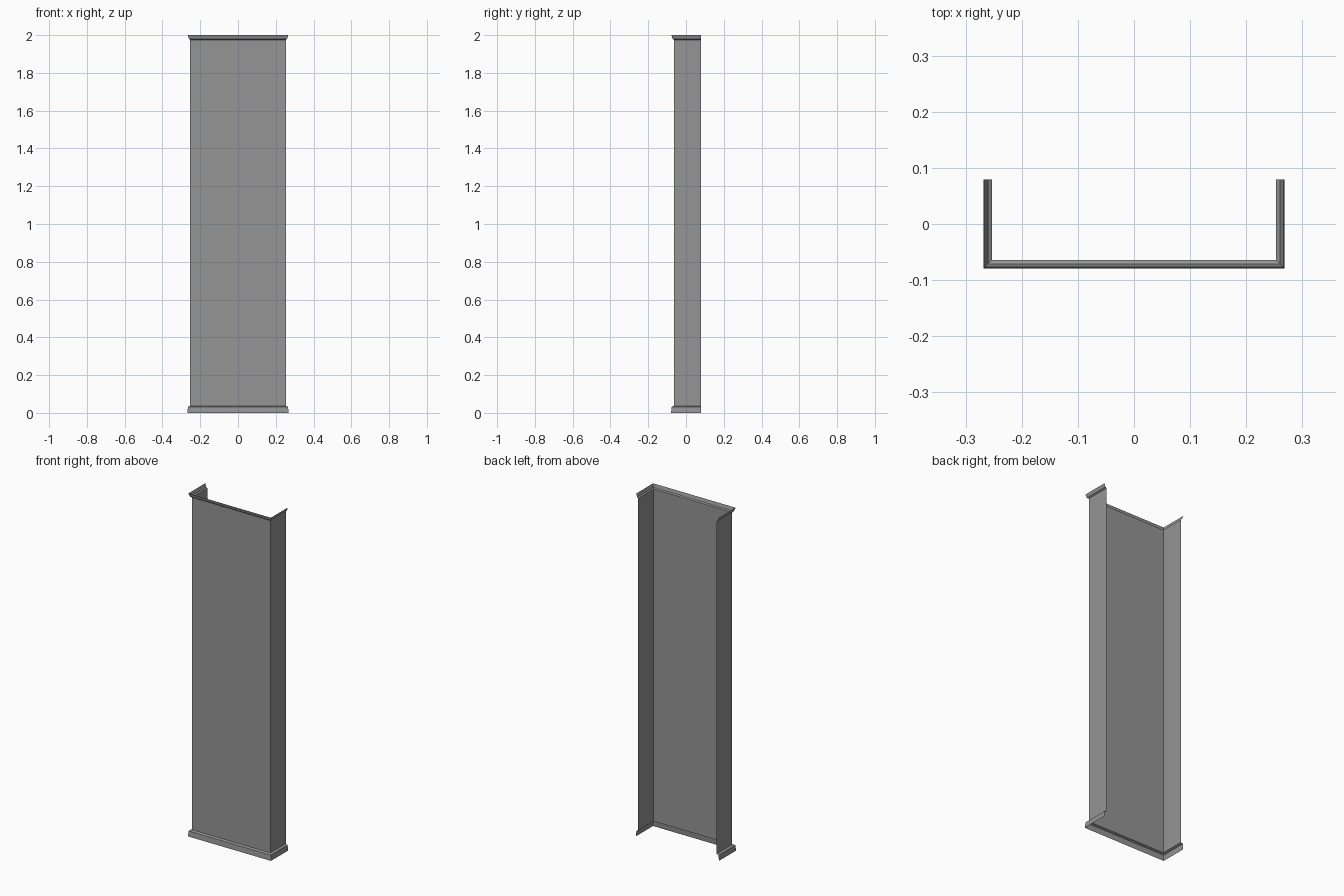
import bpy
import bmesh

cube = bpy.data.objects.get("Cube")
if cube:
    bpy.data.objects.remove(cube, do_unlink=True)

grey = bpy.data.materials.new("mid grey")
grey.use_nodes = True
colour = (0.3, 0.3, 0.3, 1)
grey.diffuse_color = colour
grey.node_tree.nodes["Principled BSDF"].inputs["Base Color"].default_value = colour

WALL_X, FRONT_Y, BACK_Y = 0.253, -0.064, 0.079


def sweep(name, profile):
    """Carry a profile of (outward offset, height) around the three-sided plan."""
    bm = bmesh.new()
    rows = []
    for out, z in profile:
        x, y = WALL_X + out, FRONT_Y - out
        plan = [(-x, BACK_Y), (-x, y), (x, y), (x, BACK_Y)]
        rows.append([bm.verts.new((px, py, z)) for px, py in plan])
    for low, high in zip(rows, rows[1:]):
        for i in range(3):
            bm.faces.new((low[i], low[i + 1], high[i + 1], high[i]))
    mesh = bpy.data.meshes.new(name)
    bm.to_mesh(mesh)
    bm.free()
    mesh.materials.append(grey)
    obj = bpy.data.objects.new(name, mesh)
    bpy.context.collection.objects.link(obj)
    return obj


# Flared skirting, thin wall sheet and flared cornice, all open at the back
sweep("skirting", [(0.015, 0), (0.012, 0.032), (0, 0.037)])
sweep("wall_panel", [(0, 0.037), (0, 1.975)])
sweep("cornice", [(0, 1.975), (0.007, 1.98), (0.013, 2)])
